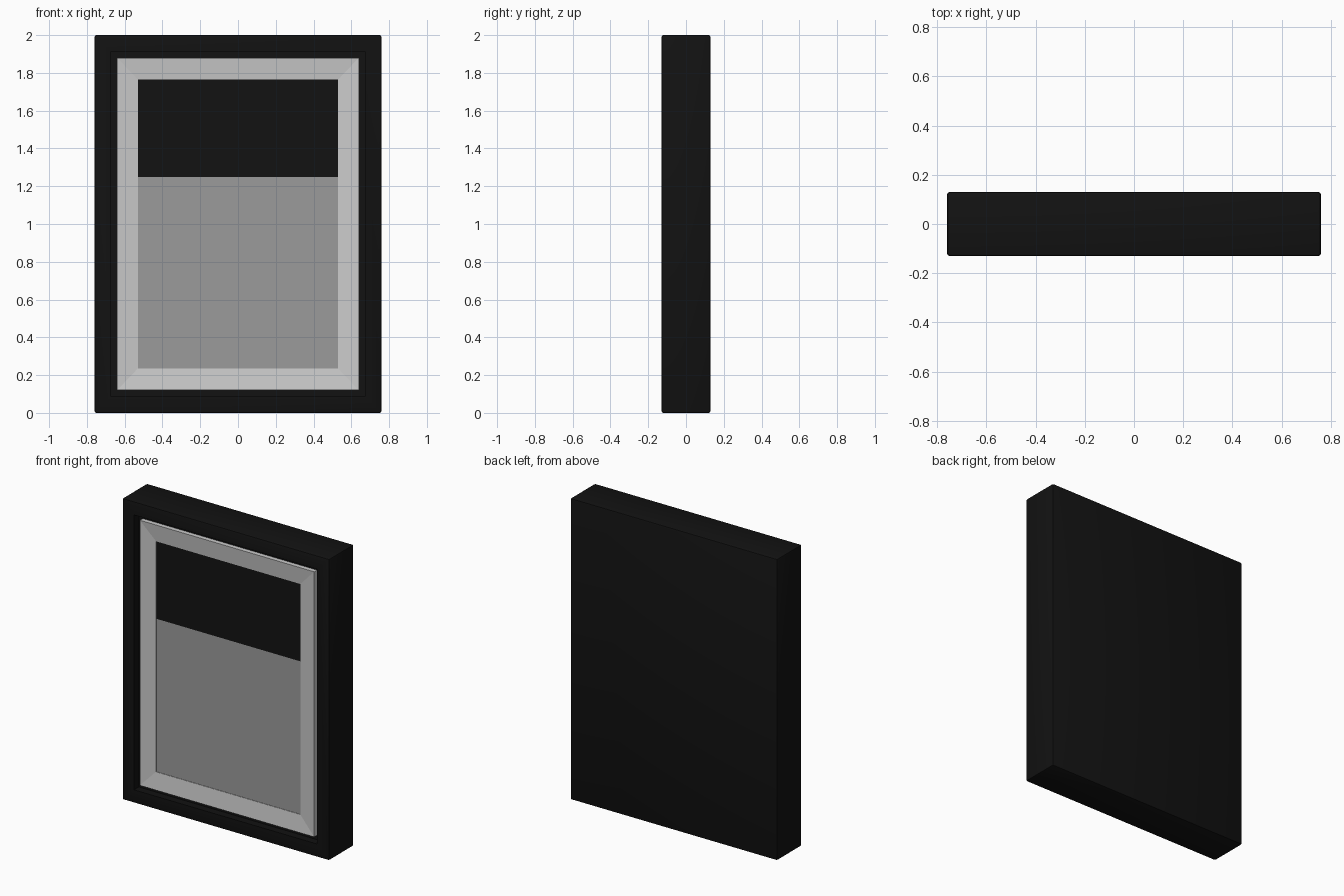
import bpy, bmesh

if "Cube" in bpy.data.objects:
    bpy.data.objects.remove(bpy.data.objects["Cube"])

def material(name, v):
    m = bpy.data.materials.new(name)
    m.diffuse_color = (v, v, v, 1)
    m.use_nodes = True
    m.node_tree.nodes["Principled BSDF"].inputs["Base Color"].default_value = m.diffuse_color
    return m

BLACK = material("black", 0.006)
WHITE = material("mat_white", 0.75)
GREY = material("mid_grey", 0.33)

def add(name, bm, mat, smooth=None):
    bmesh.ops.recalc_face_normals(bm, faces=bm.faces[:])
    me = bpy.data.meshes.new(name)
    bm.to_mesh(me)
    bm.free()
    ob = bpy.data.objects.new(name, me)
    bpy.context.collection.objects.link(ob)
    me.materials.append(mat)
    if smooth:
        bpy.context.view_layer.objects.active = ob
        ob.select_set(True)
        bpy.ops.object.shade_smooth_by_angle(angle=smooth)
        ob.select_set(False)
    return ob

def box(x0, x1, y0, y1, z0, z1):
    bm = bmesh.new()
    bmesh.ops.create_cube(bm, size=1)
    for v in bm.verts:
        v.co.x = x1 if v.co.x > 0 else x0
        v.co.y = y1 if v.co.y > 0 else y0
        v.co.z = z1 if v.co.z > 0 else z0
    return bm

def rect_rings(profile, zc=1.0):
    """Sweep (half width, half height, y) stations into a closed rectangular moulding."""
    bm = bmesh.new()
    rings = [[bm.verts.new((sx * w, y, zc + sz * h))
              for sx, sz in ((-1, -1), (1, -1), (1, 1), (-1, 1))]
             for w, h, y in profile]
    n = len(rings)
    for i in range(n):
        a, b = rings[i], rings[(i + 1) % n]
        for j in range(4):
            k = (j + 1) % 4
            bm.faces.new((a[j], a[k], b[k], b[j]))
    return bm

# outer frame: solid case with softened edges and a shallow front recess
bm = box(-0.76, 0.76, -0.13, 0.13, 0, 2)
bmesh.ops.bevel(bm, geom=bm.edges[:], offset=0.01, segments=2, profile=0.5, affect='EDGES')
bm.normal_update()
front = max((f for f in bm.faces if f.normal.y < -0.99), key=lambda f: f.calc_area())
bmesh.ops.inset_region(bm, faces=[front], thickness=0.11)
recess = bmesh.ops.extrude_discrete_faces(bm, faces=[front])["faces"][0]
bmesh.ops.translate(bm, verts=recess.verts[:], vec=(0, 0.05, 0))
add("frame", bm, BLACK, 0.6)

# mat: border sloping gently in towards the picture
add("mat_border", rect_rings([(0.64, 0.88, -0.115), (0.53, 0.765, -0.103),
                              (0.53, 0.765, -0.085), (0.64, 0.88, -0.085)]), WHITE)

# picture: dark upper field over a grey lower field
add("picture_lower", box(-0.53, 0.53, -0.1, -0.085, 0.235, 1.25), GREY)
add("picture_upper", box(-0.53, 0.53, -0.1, -0.085, 1.25, 1.765), BLACK)
